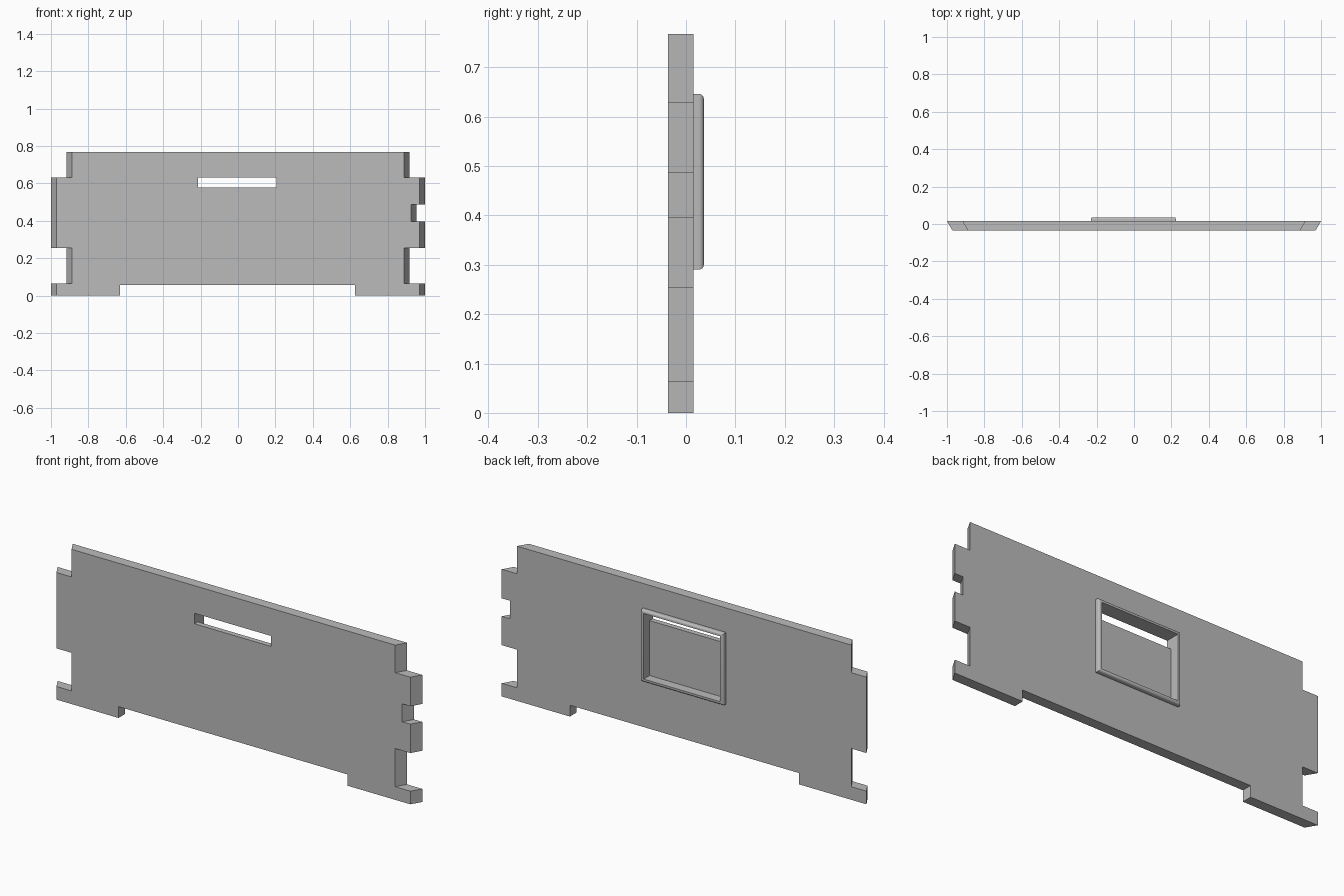
import bpy, bmesh, math

cube = bpy.data.objects.get("Cube")
if cube:
    bpy.data.objects.remove(cube, do_unlink=True)

FRONT, BACK, RIM = -0.036, 0.015, 0.036
SLANT = 0.03  # side edges widen this much towards the back

grey = bpy.data.materials.new("plain grey")
grey.use_nodes = True
colour = (0.5, 0.5, 0.5, 1)
grey.diffuse_color = colour
grey.node_tree.nodes["Principled BSDF"].inputs["Base Color"].default_value = colour


def add_object(name, bm):
    bmesh.ops.recalc_face_normals(bm, faces=bm.faces)
    mesh = bpy.data.meshes.new(name)
    bm.to_mesh(mesh)
    bm.free()
    mesh.materials.append(grey)
    obj = bpy.data.objects.new(name, mesh)
    bpy.context.collection.objects.link(obj)
    return obj


def box(name, x, y, z, fillet=0):
    bm = bmesh.new()
    bmesh.ops.create_cube(bm, size=1)
    for v in bm.verts:
        for i, (low, high) in enumerate((x, y, z)):
            v.co[i] = high if v.co[i] > 0 else low
    if fillet:  # round the outer rim on the back
        edges = [e for e in bm.edges if all(v.co.y > y[1] - 1e-5 for v in e.verts)]
        bmesh.ops.bevel(bm, geom=edges, offset=fillet, segments=6,
                        profile=0.5, affect='EDGES')
    return add_object(name, bm)


# Panel outline (x at the back, z), with interlocking tabs on both ends
TAB, NOTCH, SHALLOW = 1.0, 0.917, 0.955
right_end = [(TAB, 0), (TAB, 0.065), (NOTCH, 0.065), (NOTCH, 0.254),
             (TAB, 0.254), (TAB, 0.397), (SHALLOW, 0.397), (SHALLOW, 0.486),
             (TAB, 0.486), (TAB, 0.63), (NOTCH, 0.63), (NOTCH, 0.767)]
left_end = [(-x, z) for x, z in reversed(right_end)
            if x != SHALLOW and z not in (0.397, 0.486)]
foot_gap = [(-0.63, 0), (-0.63, 0.056), (0.626, 0.056), (0.626, 0)]
outline = right_end + left_end + foot_gap

bm = bmesh.new()
back = [bm.verts.new((x, BACK, z)) for x, z in outline]
front = [bm.verts.new((x - math.copysign(SLANT, x) if abs(x) > 0.8 else x, FRONT, z))
         for x, z in outline]
bm.faces.new(back)
bm.faces.new(front[::-1])
for i in range(len(outline)):
    j = (i + 1) % len(outline)
    bm.faces.new((back[i], front[i], front[j], back[j]))
panel = add_object("panel", bm)

# Raised rim round the pocket on the back
rim = box("pocket_rim", (-0.23, 0.224), (BACK, RIM), (0.29, 0.646), 0.01)

# Pocket open to the back, and the slot through to the front
pocket = box("pocket_cutter", (-0.213, 0.207), (-0.01, 0.1), (0.306, 0.63))
slot = box("slot_cutter", (-0.213, 0.207), (-0.1, 0.1), (0.578, 0.63))

for obj in (panel, rim):
    bpy.ops.object.select_all(action='DESELECT')
    bpy.context.view_layer.objects.active = obj
    obj.select_set(True)
    for cutter in (pocket, slot):
        mod = obj.modifiers.new("cut", 'BOOLEAN')
        mod.operation = 'DIFFERENCE'
        mod.solver = 'EXACT'
        mod.object = cutter
        bpy.ops.object.modifier_apply(modifier=mod.name)
    bpy.ops.object.shade_smooth_by_angle(angle=math.radians(30))

for cutter in (pocket, slot):
    bpy.data.objects.remove(cutter, do_unlink=True)
